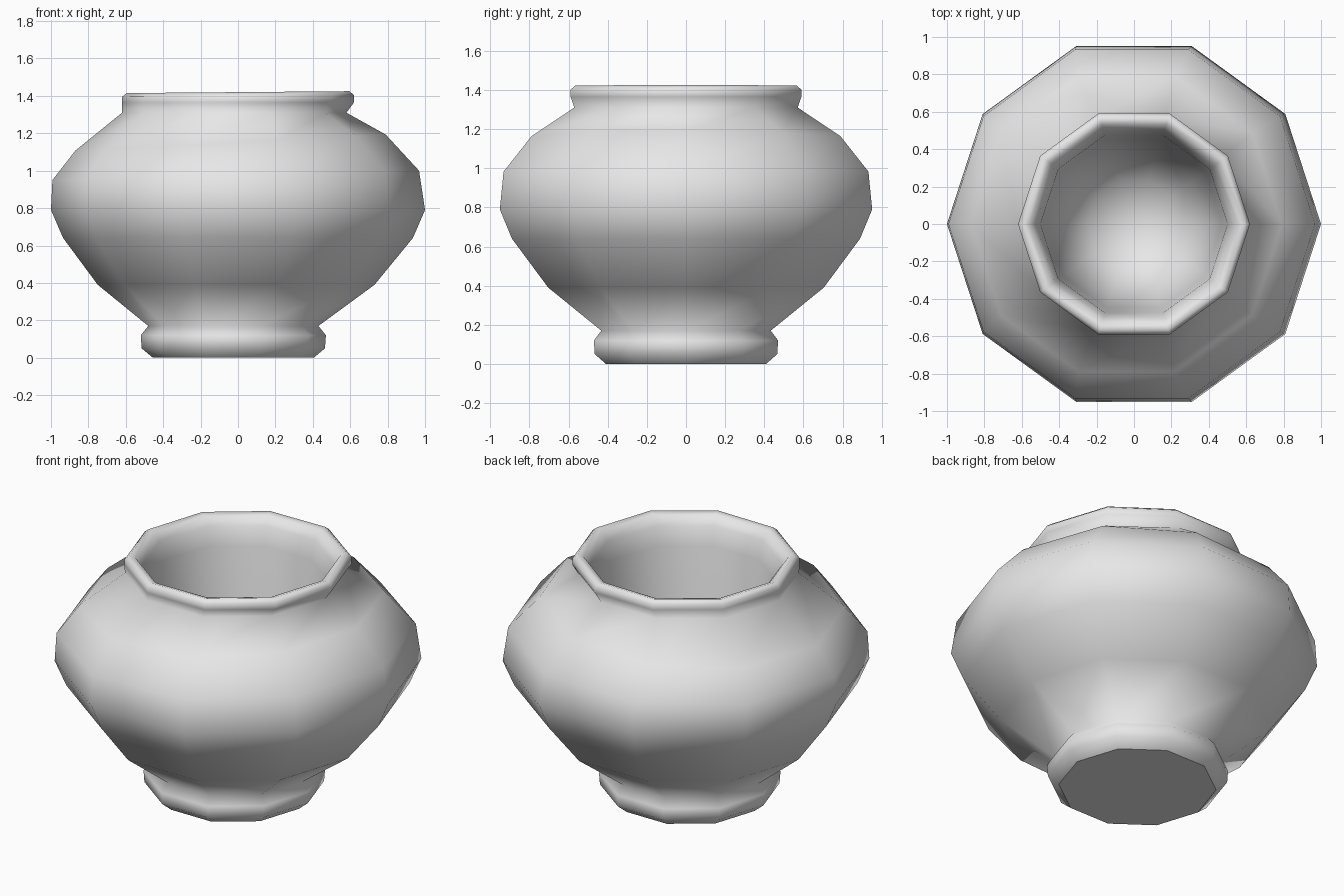
import bpy, bmesh, math

cube = bpy.data.objects.get("Cube")
if cube:
    bpy.data.objects.remove(cube, do_unlink=True)

SIDES = 10

# One plain clay colour
clay = bpy.data.materials.new("light grey clay")
clay.use_nodes = True
colour = (0.8, 0.8, 0.8, 1)
clay.diffuse_color = colour
clay.node_tree.nodes["Principled BSDF"].inputs["Base Color"].default_value = colour

# Rings from the base up the outside: radius, height, sideways shift, tilt
outside = [
    (0.43, 0.00, -0.025, 0), (0.49, 0.05, -0.025, 0),      # foot
    (0.495, 0.12, -0.025, 0), (0.455, 0.17, -0.025, 0),
    (0.74, 0.39, -0.01, 0), (0.935, 0.64, 0, 0),           # belly
    (1.0, 0.79, 0, 0), (0.98, 0.975, -0.012, 0.025),
    (0.83, 1.15, -0.04, 0.043), (0.60, 1.31, -0.02, 0),    # shoulder, neck
    (0.62, 1.365, 0, 0), (0.62, 1.40, 0, 0.005),           # rim
    (0.595, 1.42, 0, 0.005),
]
# Rings down the inside of the bowl
inside = [
    (0.56, 1.41, 0, 0.005), (0.525, 1.36, 0, 0), (0.50, 1.25, 0, 0),
    (0.47, 0.90, 0, 0), (0.40, 0.55, 0, 0), (0.25, 0.33, 0, 0),
]


def add_ring(bm, radius, height, shift, tilt):
    ring = []
    for i in range(SIDES):
        a = math.tau * i / SIDES
        ring.append(bm.verts.new((radius * math.cos(a) + shift, radius * math.sin(a),
                                  height + tilt * math.cos(a))))
    return ring


# Hand-thrown pot body, joined ring to ring
bm = bmesh.new()
rings = [add_ring(bm, *row) for row in outside + inside]
for low, high in zip(rings, rings[1:]):
    for i in range(SIDES):
        j = (i + 1) % SIDES
        bm.faces.new((low[i], low[j], high[j], high[i]))

# Bowl floor and flat underside
centre = bm.verts.new((0, 0, 0.27))
for i in range(SIDES):
    bm.faces.new((rings[-1][i], rings[-1][(i + 1) % SIDES], centre))
underside = bm.faces.new(list(reversed(rings[0])))
for face in bm.faces:
    face.smooth = face is not underside

mesh = bpy.data.meshes.new("pot")
bm.to_mesh(mesh)
bm.free()
mesh.materials.append(clay)
pot = bpy.data.objects.new("pot", mesh)
bpy.context.collection.objects.link(pot)
